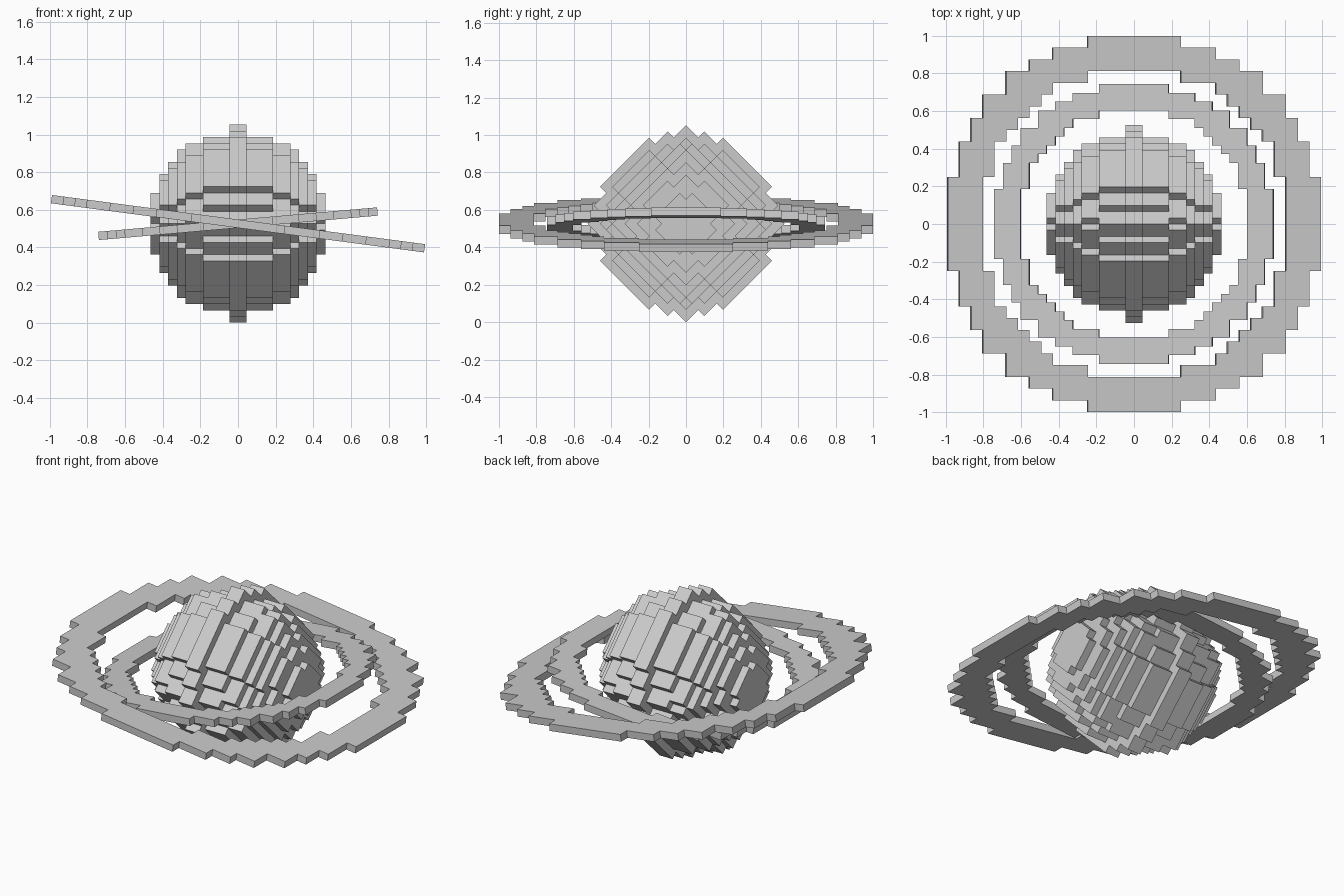
import bpy, bmesh, math
from mathutils import Matrix, Vector

cube = bpy.data.objects.get("Cube")
if cube:
    bpy.data.objects.remove(cube)

CELL = 0.0465
CENTRE_Z = 0.526

grey = bpy.data.materials.new("light grey")
grey.use_nodes = True
colour = (0.6, 0.6, 0.6, 1)
grey.diffuse_color = colour
grey.node_tree.nodes["Principled BSDF"].inputs["Base Color"].default_value = colour

AXES = [Vector((1, 0, 0)), Vector((0, 1, 0)), Vector((0, 0, 1))]


def disc(half_widths):
    """Grid cells of a stepped disc, given half widths of rows from the middle out."""
    return {(a, b)
            for row, half in enumerate(half_widths)
            for b in (row, -row - 1)
            for a in range(-half, half)}


def block_object(name, cells, size, rotation):
    """Mesh of the exposed block faces of a set of integer cells."""
    bm = bmesh.new()
    for cell in cells:
        middle = Vector(cell) + Vector((0.5, 0.5, 0.5))
        for k in range(3):
            u, v = AXES[(k + 1) % 3] / 2, AXES[(k + 2) % 3] / 2
            for sign in (-1, 1):
                neighbour = list(cell)
                neighbour[k] += sign
                if tuple(neighbour) in cells:
                    continue
                c = middle + AXES[k] * sign / 2
                corners = [c - u - v, c + u - v, c + u + v, c - u + v]
                bm.faces.new([bm.verts.new(p) for p in corners[::sign]])
    bmesh.ops.remove_doubles(bm, verts=bm.verts, dist=0.001)
    bm.transform(Matrix.Translation((0, 0, CENTRE_Z)) @ rotation @ Matrix.Diagonal((*size, 1)))
    mesh = bpy.data.meshes.new(name)
    bm.to_mesh(mesh)
    bm.free()
    mesh.materials.append(grey)
    obj = bpy.data.objects.new(name, mesh)
    bpy.context.collection.objects.link(obj)


# Planet: stepped discs stacked along x, rolled by an eighth turn
DISCS = {
    10: [10, 10, 10, 10, 9, 9, 8, 8, 6, 4],
    9: [9, 9, 9, 8, 8, 7, 7, 5, 3],
    8: [8, 8, 8, 7, 7, 7, 6, 3],
    7: [7, 7, 7, 6, 6, 6, 3],
    6: [6, 6, 6, 5, 5, 3],
    5: [5, 5, 4, 4, 2],
    3: [3, 3, 2],
}
planet = set()
for i in range(10):
    radius = int(math.sqrt(100 - (i + 0.5) ** 2) + 0.03)
    for a, b in disc(DISCS[radius if i else 10]):
        planet |= {(i, a, b), (-i - 1, a, b)}
block_object("planet", planet, (CELL,) * 3, Matrix.Rotation(math.radians(45), 4, "X"))

# Rings: one stepped band, used at two sizes with opposite tilts
outline = disc([16] * 4 + [15] * 3 + [14] * 2 + [13] * 2 + [11] * 2 + [9, 7, 4])
hole = disc([13] * 4 + [12] * 3 + [11, 10, 9, 8, 7, 4])
band = {(a, b, 0) for a, b in outline - hole}


def ring(name, cell, thickness, tilt):
    rotation = Matrix.Rotation(math.radians(tilt), 4, "Y") @ Matrix.Translation((0, 0, -thickness / 2))
    block_object(name, band, (cell, cell, thickness), rotation)


ring("outer_ring", 0.0625, 0.044, 7.5)
ring("inner_ring", CELL, 0.044, -5)
